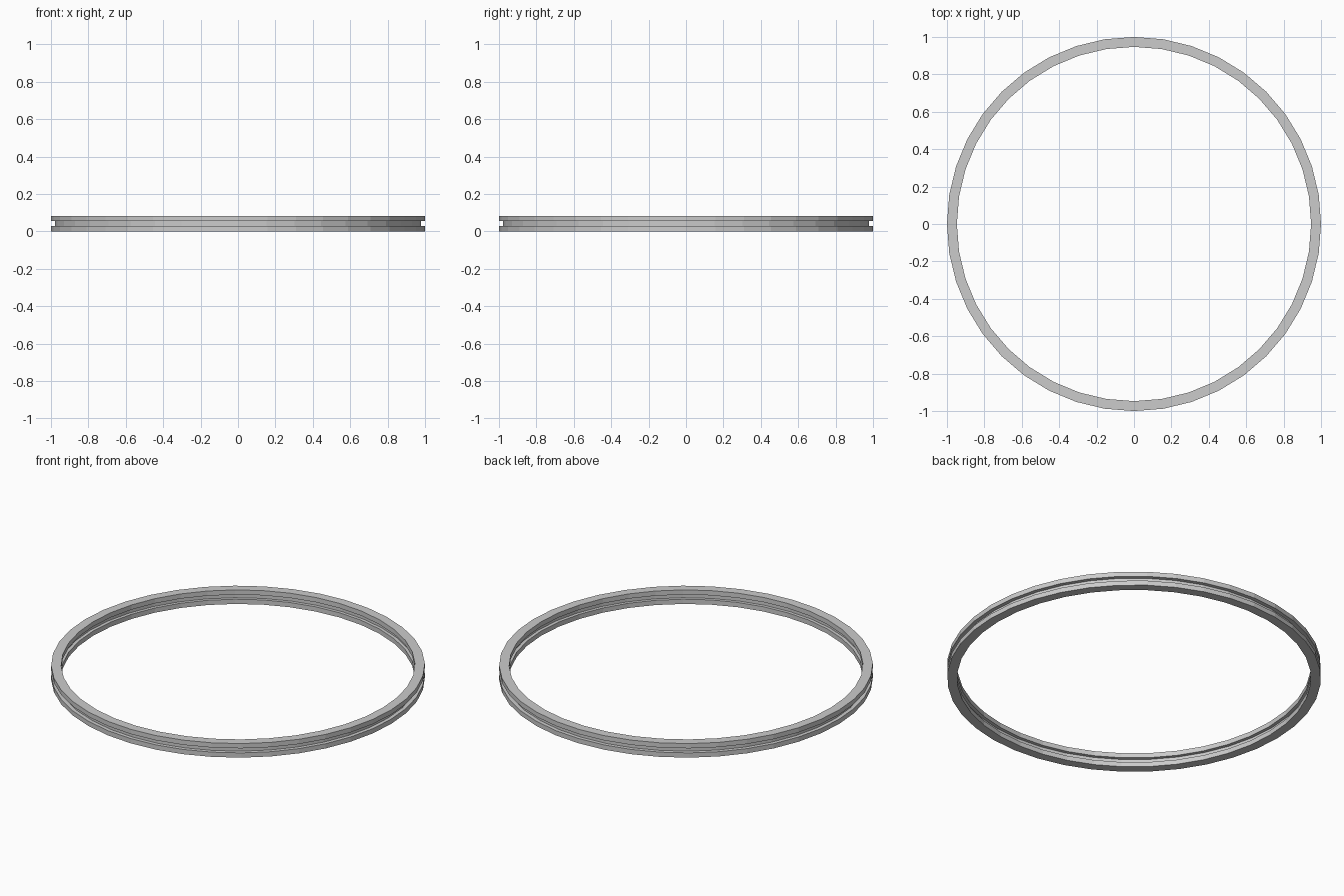
import bpy, bmesh
from math import cos, sin, pi

if "Cube" in bpy.data.objects:
    bpy.data.objects.remove(bpy.data.objects["Cube"])

SIDES = 40
R_OUT, R_IN = 1.0, 0.947
W_OUT, W_IN = 0.978, 0.966      # web between the outer and inner grooves
Z1, Z2, H = 0.028, 0.055, 0.083

# H-shaped cross-section (radius, height), counter-clockwise
profile = [(R_IN, 0), (R_OUT, 0), (R_OUT, Z1), (W_OUT, Z1), (W_OUT, Z2), (R_OUT, Z2),
           (R_OUT, H), (R_IN, H), (R_IN, Z2), (W_IN, Z2), (W_IN, Z1), (R_IN, Z1)]

# Grooved ring: sweep the section around z
bm = bmesh.new()
loops = []
for i in range(SIDES):
    a = 2 * pi * i / SIDES
    loops.append([bm.verts.new((r * cos(a), r * sin(a), z)) for r, z in profile])
for i in range(SIDES):
    a, b = loops[i], loops[(i + 1) % SIDES]
    for j in range(len(profile)):
        k = (j + 1) % len(profile)
        bm.faces.new((a[j], b[j], b[k], a[k]))
bmesh.ops.recalc_face_normals(bm, faces=bm.faces)
mesh = bpy.data.meshes.new("grooved_ring")
bm.to_mesh(mesh)
bm.free()
bpy.context.collection.objects.link(bpy.data.objects.new("grooved_ring", mesh))
